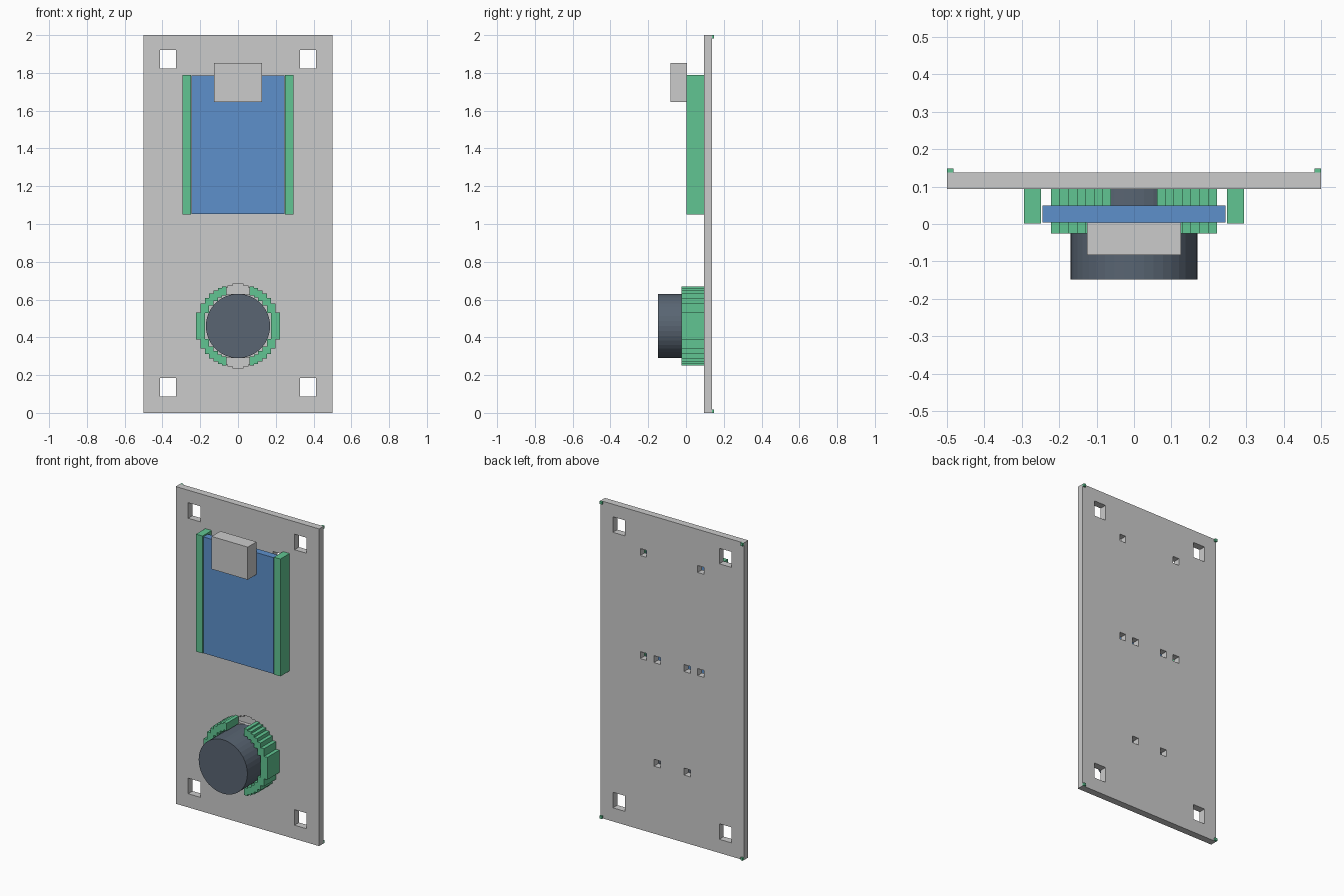
import bpy, bmesh
from math import sqrt, pi
from mathutils import Matrix, Vector

if "Cube" in bpy.data.objects:
    bpy.data.objects.remove(bpy.data.objects["Cube"])

FRONT, BACK = 0.094, 0.138          # plate faces in y
CZ = 0.46                           # height of the button axis


def material(name, rgb):
    m = bpy.data.materials.new(name)
    m.diffuse_color = (*rgb, 1)
    m.use_nodes = True
    m.node_tree.nodes["Principled BSDF"].inputs["Base Color"].default_value = m.diffuse_color
    return m


GREEN = material("green", (0.12, 0.56, 0.29))
BLUE = material("blue", (0.11, 0.28, 0.60))
LIGHT = material("light_grey", (0.62, 0.63, 0.64))
DARK = material("dark", (0.10, 0.13, 0.17))


def finish(name, bm, mat=None):
    bmesh.ops.recalc_face_normals(bm, faces=bm.faces)
    me = bpy.data.meshes.new(name)
    bm.to_mesh(me)
    bm.free()
    ob = bpy.data.objects.new(name, me)
    bpy.context.collection.objects.link(ob)
    if mat:
        me.materials.append(mat)
    return ob


def add_box(bm, x0, x1, y0, y1, z0, z1):
    mid = Vector(((x0 + x1) / 2, (y0 + y1) / 2, (z0 + z1) / 2))
    size = Matrix.Diagonal((x1 - x0, y1 - y0, z1 - z0, 1))
    bmesh.ops.create_cube(bm, size=1, matrix=Matrix.Translation(mid) @ size)


def box(name, *dims, mat=None):
    bm = bmesh.new()
    add_box(bm, *dims)
    return finish(name, bm, mat)


def add_prism(bm, pts, y0, y1):
    face = bm.faces.new([bm.verts.new((x, y0, z)) for x, z in pts])
    ext = bmesh.ops.extrude_face_region(bm, geom=[face])["geom"]
    bmesh.ops.translate(bm, vec=(0, y1 - y0, 0),
                        verts=[v for v in ext if isinstance(v, bmesh.types.BMVert)])


def circle_z(r, x):
    return sqrt(max(r * r - x * x, 0))


# back plate, with mounting holes, wire holes and the groove under the holder
plate = box("back_plate", -0.5, 0.5, FRONT, BACK, 0, 2)
bm = bmesh.new()
for s in (-1, 1):
    for z in (0.135, 1.872):
        add_box(bm, s * 0.371 - 0.042, s * 0.371 + 0.042, 0, 0.3, z - 0.049, z + 0.049)
    for x, z in ((0.2, 1.75), (0.2, 1.1), (0.105, 1.1), (0.105, 0.447)):
        add_box(bm, s * x - 0.022, s * x + 0.022, 0, 0.3, z - 0.022, z + 0.022)
    groove = [(-0.08, 0.17), (0.08, 0.17), (0.08, 0.205), (0.053, 0.205), (0.053, 0.215),
              (0.027, 0.215), (0.027, 0.224), (-0.027, 0.224), (-0.027, 0.215),
              (-0.053, 0.215), (-0.053, 0.205), (-0.08, 0.205)]
    add_prism(bm, [(x, CZ + s * z) for x, z in groove], 0.05, FRONT + 0.02)
cutter = finish("hole_cutter", bm)
cutter.hide_render = True
mod = plate.modifiers.new("holes", "BOOLEAN")
mod.operation = "DIFFERENCE"
mod.solver = "EXACT"
mod.object = cutter
bpy.context.view_layer.objects.active = plate
bpy.ops.object.modifier_apply(modifier=mod.name)
bpy.data.objects.remove(cutter)

# charger board, its socket and the side rails
box("circuit_board", -0.245, 0.245, 0.004, 0.049, 1.052, 1.785, mat=BLUE)
box("power_socket", -0.126, 0.126, -0.083, 0.004, 1.647, 1.853, mat=LIGHT)
box("rail_left", -0.294, -0.249, 0.002, FRONT, 1.05, 1.79, mat=GREEN)
box("rail_right", 0.249, 0.294, 0.002, FRONT, 1.05, 1.79, mat=GREEN)

# button holder: two stepped C-shaped clips with gaps above and below
STEP, COUNT, GAP = 0.023, 7, 0.061
outer = []
inner = []
for i in range(COUNT):
    x0 = GAP + i * STEP
    x1 = x0 + STEP
    xm = (x0 + x1) / 2
    zo = circle_z(0.222, xm)
    outer += [(x0, zo), (x1, zo)]
    if xm < 0.17:
        zi = circle_z(0.178, xm)
        inner += [(x0, zi), (x1, zi)]
loop = outer + [(x, -z) for x, z in reversed(outer)]
loop += [(x, -z) for x, z in inner] + list(reversed(inner))
for side, s in (("left", -1), ("right", 1)):
    bm = bmesh.new()
    add_prism(bm, [(s * x, CZ + z) for x, z in loop], -0.025, FRONT)
    finish("holder_clip_" + side, bm, GREEN)

# round button
bm = bmesh.new()
bmesh.ops.create_cone(bm, cap_ends=True, segments=40, radius1=0.17, radius2=0.17,
                      depth=FRONT + 0.149,
                      matrix=Matrix.Translation((0, (FRONT - 0.149) / 2, CZ))
                      @ Matrix.Rotation(pi / 2, 4, "X"))
finish("round_button", bm, DARK)

# small studs on the rear corners
bm = bmesh.new()
for s in (-1, 1):
    for z in (0, 1.983):
        x = sorted((s * 0.483, s * 0.5))
        add_box(bm, x[0], x[1], BACK, 0.149, z, z + 0.017)
finish("corner_studs", bm, GREEN)
